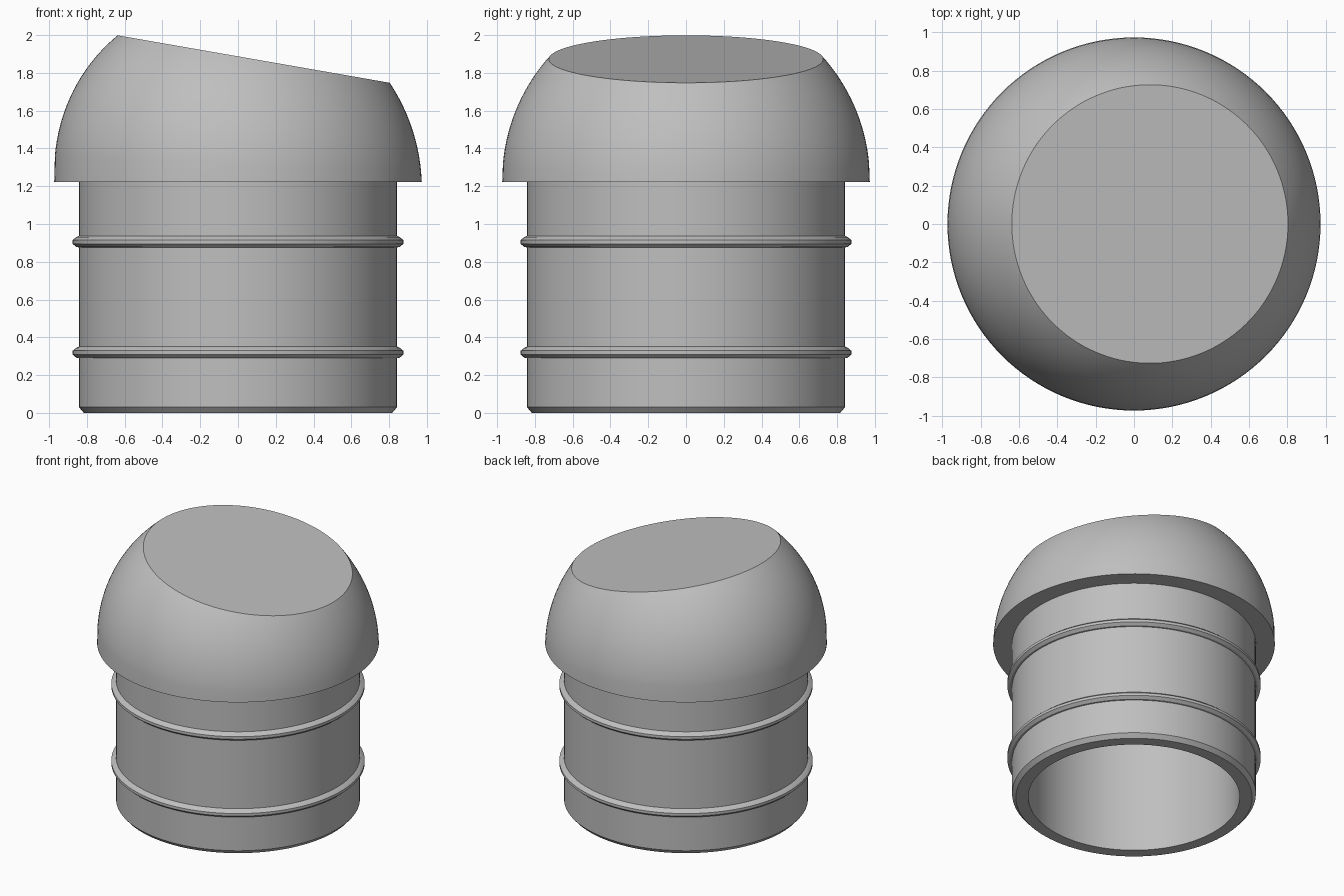
import bpy
import bmesh
import math
from mathutils import Vector

if "Cube" in bpy.data.objects:
    bpy.data.objects.remove(bpy.data.objects["Cube"], do_unlink=True)

SEGMENTS = 128
JOIN_Z = 1.222      # underside of the cap
TUBE_R = 0.842
CAP_R = 0.973

grey = bpy.data.materials.new("plain_grey")
grey.use_nodes = True
colour = (0.52, 0.52, 0.52, 1)
grey.diffuse_color = colour
grey.node_tree.nodes["Principled BSDF"].inputs["Base Color"].default_value = colour


def revolve(profile, closed=False):
    """Spin (radius, height) points around z; a zero radius becomes a pole."""
    bm = bmesh.new()
    rings = []
    for r, z in profile:
        if r < 1e-6:
            rings.append([bm.verts.new((0, 0, z))] * SEGMENTS)
            continue
        angles = [math.tau * i / SEGMENTS for i in range(SEGMENTS)]
        rings.append([bm.verts.new((r * math.cos(a), r * math.sin(a), z)) for a in angles])
    pairs = list(zip(rings, rings[1:]))
    if closed:
        pairs.append((rings[-1], rings[0]))
    for low, high in pairs:
        for i in range(SEGMENTS):
            j = (i + 1) % SEGMENTS
            corners = [low[i], low[j], high[j], high[i]]
            bm.faces.new(list(dict.fromkeys(corners)))
    return bm


def finish(bm, name):
    bmesh.ops.recalc_face_normals(bm, faces=bm.faces[:])
    mesh = bpy.data.meshes.new(name)
    bm.to_mesh(mesh)
    bm.free()
    obj = bpy.data.objects.new(name, mesh)
    bpy.context.collection.objects.link(obj)
    mesh.materials.append(grey)
    bpy.ops.object.select_all(action="DESELECT")
    obj.select_set(True)
    bpy.context.view_layer.objects.active = obj
    bpy.ops.object.shade_smooth_by_angle(angle=math.radians(20))
    return obj


# Hollow tube with a chamfered foot and two raised sealing ribs
def rib(z):
    return [(TUBE_R, z - 0.03), (0.856, z - 0.028), (0.875, z - 0.011),
            (0.875, z + 0.009), (0.858, z + 0.024), (TUBE_R, z + 0.031)]


tube_profile = [(0.73, JOIN_Z), (0.73, 0), (0.816, 0), (TUBE_R, 0.03)]
tube_profile += rib(0.32) + rib(0.906) + [(TUBE_R, JOIN_Z)]
finish(revolve(tube_profile, closed=True), "ribbed_tube")

# Domed cap: short straight skirt, then a rounded, slightly leaning crown
dome_z = 1.235
cap_profile = [(0, JOIN_Z), (CAP_R, JOIN_Z)]
steps = 36
for i in range(steps + 1):
    a = math.radians(5 + 85 * i / steps)
    cap_profile.append((CAP_R * math.cos(a), dome_z + CAP_R * math.sin(a)))
cap = revolve(cap_profile)
for v in cap.verts:
    if v.co.z > JOIN_Z + 0.01:
        v.co.z -= 0.045 * v.co.x

# Slice the crown with a sloping flat face
high, low = Vector((-0.645, 0, 2.0)), Vector((0.806, 0, 1.747))
slope = low - high
normal = Vector((-slope.z, 0, slope.x)).normalized()
cut = bmesh.ops.bisect_plane(cap, geom=cap.verts[:] + cap.edges[:] + cap.faces[:],
                             plane_co=high, plane_no=normal, clear_outer=True)
rim = [e for e in cut["geom_cut"] if isinstance(e, bmesh.types.BMEdge)]
bmesh.ops.contextual_create(cap, geom=rim)
finish(cap, "domed_cap")
